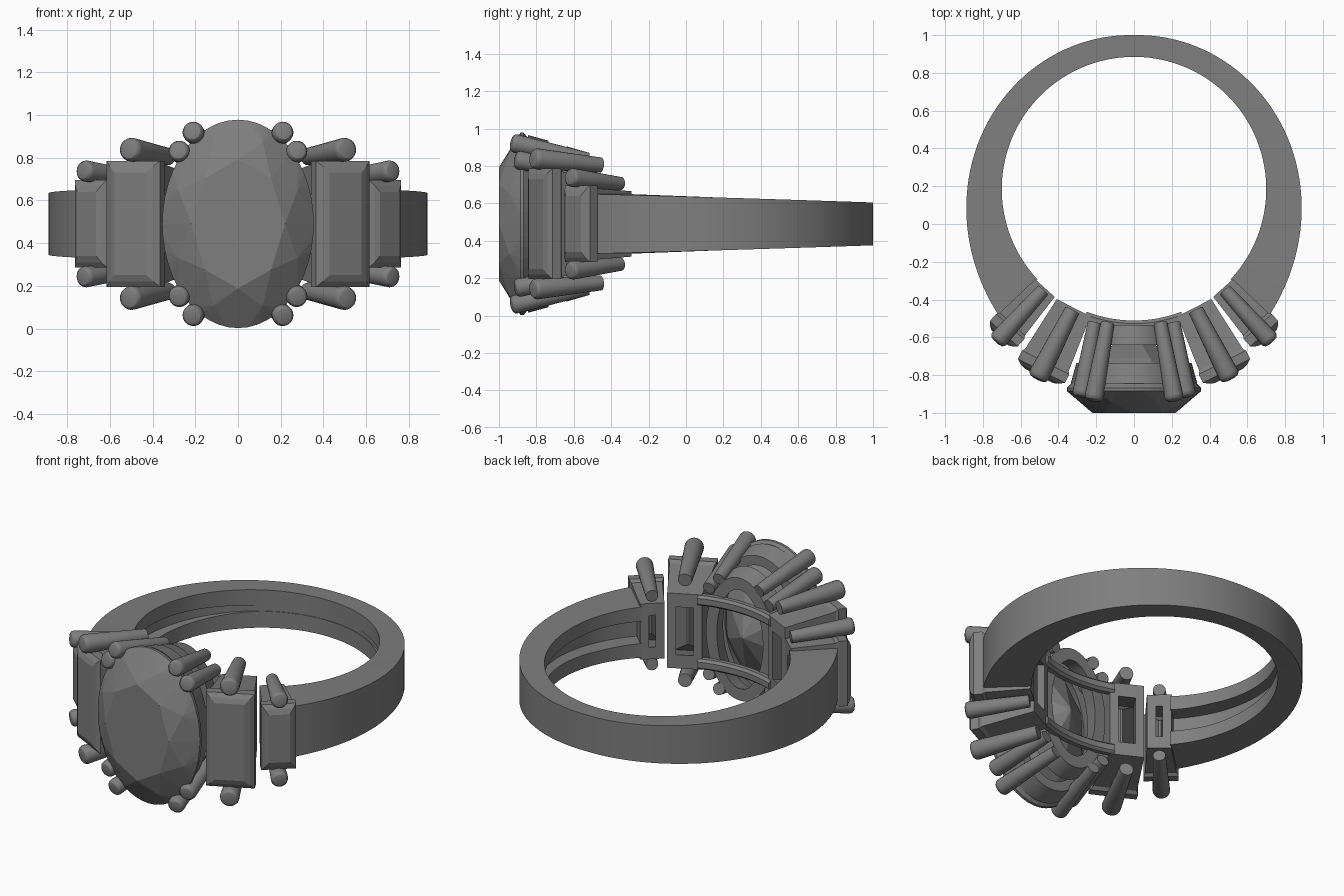
import bpy, bmesh
from math import sin, cos, pi, radians, sqrt
from mathutils import Vector

cube = bpy.data.objects.get("Cube")
if cube:
    bpy.data.objects.remove(cube, do_unlink=True)

grey = bpy.data.materials.new("metal_grey")
grey.use_nodes = True
grey.diffuse_color = (0.21, 0.21, 0.21, 1)
grey.node_tree.nodes["Principled BSDF"].inputs["Base Color"].default_value = grey.diffuse_color

HOLE_Y, MID_Z, HOLE_R = 0.185, 0.49, 0.70


def finish(name, bm, smooth=True):
    bmesh.ops.recalc_face_normals(bm, faces=bm.faces)
    mesh = bpy.data.meshes.new(name)
    bm.to_mesh(mesh)
    bm.free()
    mesh.materials.append(grey)
    ob = bpy.data.objects.new(name, mesh)
    bpy.context.collection.objects.link(ob)
    if smooth:
        bpy.ops.object.select_all(action="DESELECT")
        ob.select_set(True)
        bpy.context.view_layer.objects.active = ob
        bpy.ops.object.shade_smooth_by_angle(angle=radians(30))
    return ob


def loft(name, sections, closed=False, smooth=True):
    """Skin a row of equal-sized point loops, capped or joined end to end."""
    bm = bmesh.new()
    rows = [[bm.verts.new(p) for p in s] for s in sections]
    n = len(rows[0])
    for a, b in zip(rows, rows[1:] + (rows[:1] if closed else [])):
        for i in range(n):
            j = (i + 1) % n
            bm.faces.new((a[i], a[j], b[j], b[i]))
    if not closed:
        bm.faces.new(rows[0])
        bm.faces.new(rows[-1])
    return finish(name, bm, smooth)


def around(theta, r, z=0, u=0):
    """Point at an angle from the front of the finger hole; u runs sideways."""
    return Vector((sin(theta) * r + cos(theta) * u,
                   HOLE_Y - cos(theta) * r + sin(theta) * u, MID_Z + z))


def rect(theta, hu, hz, r):
    return [around(theta, r, z, u) for u, z in ((-hu, -hz), (hu, -hz), (hu, hz), (-hu, hz))]


def oval(hx, hz, y, n=64, turn=0.0):
    return [Vector((hx * cos(2 * pi * (i + turn) / n), y, MID_Z + hz * sin(2 * pi * (i + turn) / n)))
            for i in range(n)]


def prong(name, base, tip, r0, r1, n=20):
    """Claw that widens to a rounded tip."""
    base, tip = Vector(base), Vector(tip)
    axis = tip - base
    length = axis.length
    q = axis.to_track_quat("Z", "Y")
    profile = [(0, r0), (length - 0.5 * r1, r1), (length - 0.25 * r1, 0.93 * r1),
               (length - 0.08 * r1, 0.76 * r1), (length, 0.45 * r1)]
    loft(name, [[base + q @ Vector((r * cos(2 * pi * i / n), r * sin(2 * pi * i / n), h))
                 for i in range(n)] for h, r in profile])


# Band: tapering shank with an inner groove that fades towards the back
def band_section(theta):
    t = abs(theta - pi) / radians(133)               # 0 at back, 1 at shoulders
    outer = HOLE_R + 0.115 + 0.045 * t + 0.12 * t ** 3
    y = HOLE_Y - cos(theta) * HOLE_R
    h = 0.11 + 0.055 * (1 - y) / 1.45
    g = min(1, max(0, (t - 0.25) / 0.6))
    depth, gh = 0.004 + 0.1 * g, 0.015 + 0.055 * g
    inner = HOLE_R
    pts = ((outer, -h), (outer, h), (inner, h), (inner, gh),
           (inner + depth, gh), (inner + depth, -gh), (inner, -gh), (inner, -h))
    return [around(theta, r, z) for r, z in pts]


start, steps = radians(47), 90
loft("band", [band_section(start + (2 * pi - 2 * start) * i / steps) for i in range(steps + 1)])


# Side stones with hollow tapered settings and claws
def side_setting(label, theta, hu, hz, top, base_hu, base_hz, slot_u, slot_z,
                 claw_tip, claw_base, claw_r, claw_z):
    loft(label + "_setting", [
        rect(theta, base_hu, base_hz, HOLE_R + 0.005),
        rect(theta, hu - 0.01, hz - 0.015, top - 0.06),
        rect(theta, hu - 0.03, hz - 0.035, top - 0.06),
        rect(theta, slot_u, slot_z, HOLE_R + 0.005)], closed=True, smooth=False)
    loft(label + "_stone", [
        rect(theta, 0.006, hz - 0.15, top - 0.24),
        rect(theta, hu * 0.6, hz - 0.06, top - 0.12),
        rect(theta, hu, hz, top - 0.05),
        rect(theta, hu, hz, top),
        rect(theta, hu * 0.82, hz - 0.025, top + 0.018),
        rect(theta, hu * 0.6, hz - 0.055, top + 0.03)], smooth=False)
    for v in (1, -1):
        prong(label + ("_upper_claw" if v > 0 else "_lower_claw"),
              around(theta, claw_base, v * (claw_z - 0.035)),
              around(theta, claw_tip, v * claw_z), claw_r * 0.72, claw_r)


for side, s in (("left", 1), ("right", -1)):
    side_setting(side + "_large", s * radians(27), 0.14, 0.295, 1.08,
                 0.1, 0.235, 0.05, 0.15, 1.13, 0.72, 0.056, 0.35)
    side_setting(side + "_small", s * radians(42), 0.1, 0.205, 1.03,
                 0.07, 0.175, 0.018, 0.1, 1.09, 0.72, 0.05, 0.25)

# Centre stone: faceted oval built as a convex solid
bm = bmesh.new()
HX, HZ = 0.355, 0.488
for scale, y, n, turn in ((0.62, -1.0, 8, 0), (0.85, -0.945, 8, 0.5), (1, -0.885, 48, 0),
                          (1, -0.868, 48, 0), (0.62, -0.71, 8, 0.5), (0.02, -0.56, 4, 0)):
    for p in oval(HX * scale, HZ * scale, y, n, turn):
        bm.verts.new(p)
bmesh.ops.convex_hull(bm, input=bm.verts)
finish("centre_stone", bm, smooth=False)


# Two oval rings that carry the centre stone
def gallery(name, hx, hz, back, front, flare, wall):
    loft(name, [oval(hx, hz, back), oval(hx + flare, hz + flare, front),
                oval(hx + flare - wall, hz + flare - wall, front),
                oval(hx - wall, hz - wall, back)], closed=True)


gallery("upper_gallery", 0.305, 0.445, -0.735, -0.845, 0.03, 0.06)
gallery("lower_gallery", 0.235, 0.385, -0.535, -0.64, 0.03, 0.075)

# Eight claws around the centre stone
for s in (1, -1):
    for v in (1, -1):
        for i, (bx, bz, tx, tz, ty) in enumerate(((0.14, 0.345, 0.215, 0.435, -0.935),
                                                  (0.21, 0.27, 0.28, 0.345, -0.915))):
            prong("centre_claw", (s * bx, -0.525, MID_Z + v * bz),
                  (s * tx, ty, MID_Z + v * tz), 0.036, 0.05)

# Curved bars joining the two large settings along the finger hole
for v in (1, -1):
    sections = []
    for i in range(17):
        a = radians(-21 + 42 * i / 16)
        sections.append([around(a, HOLE_R + dr, v * 0.2 + dz) for dr, dz in
                         ((-0.004, -0.018), (0.012, -0.032), (0.04, -0.032),
                          (0.04, 0.032), (0.012, 0.032), (-0.004, 0.018))])
    loft("bridge_bar", sections)
